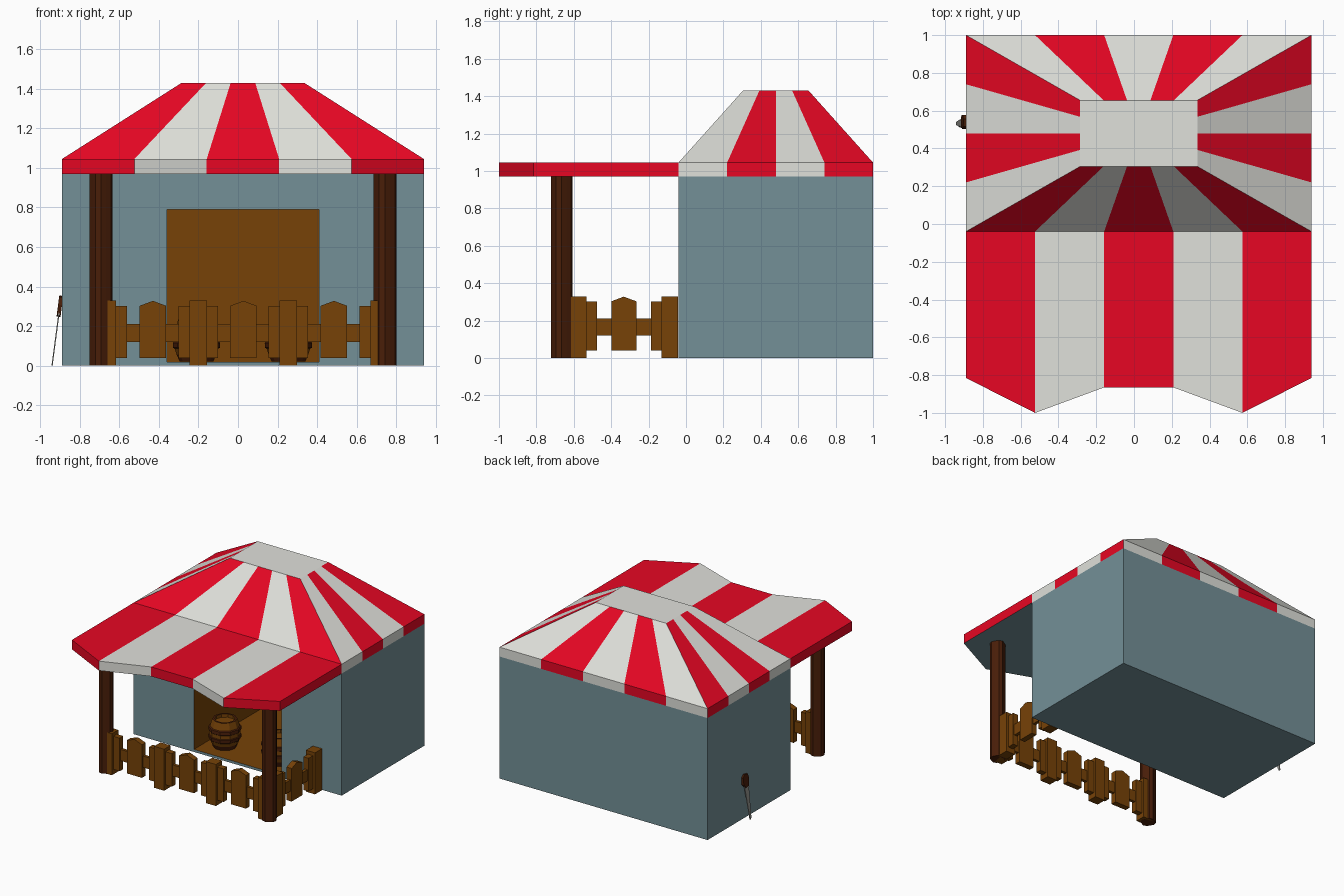
import bpy, bmesh, math
from mathutils import Matrix, Vector

if "Cube" in bpy.data.objects:
    bpy.data.objects.remove(bpy.data.objects["Cube"])


def mat(name, r, g, b):
    m = bpy.data.materials.new(name)
    m.diffuse_color = [(c / 255) ** 2.2 for c in (r, g, b)] + [1]
    m.use_nodes = True
    m.node_tree.nodes["Principled BSDF"].inputs["Base Color"].default_value = m.diffuse_color
    return m


RED = mat("red", 230, 15, 40)
WHITE = mat("off_white", 223, 224, 218)
SLATE = mat("slate_blue", 115, 143, 150)
BROWN = mat("wood_brown", 118, 68, 16)
DARK = mat("dark_wood", 74, 35, 17)
STEEL = mat("steel_grey", 150, 150, 145)


def finish(name, bm, mats):
    bmesh.ops.remove_doubles(bm, verts=bm.verts, dist=1e-4)
    bmesh.ops.recalc_face_normals(bm, faces=bm.faces)
    me = bpy.data.meshes.new(name)
    bm.to_mesh(me)
    bm.free()
    for m in mats:
        me.materials.append(m)
    ob = bpy.data.objects.new(name, me)
    bpy.context.collection.objects.link(ob)
    return ob


def face(bm, pts, mi=0):
    f = bm.faces.new([bm.verts.new(p) for p in pts])
    f.material_index = mi
    return f


def prism(bm, outline, depth, mi=0):
    """Extrude an (x, z) outline along y, centred on y = 0."""
    f = face(bm, [(x, -depth / 2, z) for x, z in outline], mi)
    r = bmesh.ops.extrude_face_region(bm, geom=[f])
    vs = [v for v in r["geom"] if isinstance(v, bmesh.types.BMVert)]
    bmesh.ops.translate(bm, verts=vs, vec=(0, depth, 0))
    face(bm, [(x, -depth / 2, z) for x, z in outline], mi)


def rect(x0, x1, z0, z1):
    return [(x0, z0), (x1, z0), (x1, z1), (x0, z1)]


X0, X1, Y0, Y1 = -0.89, 0.94, -0.04, 1.0
ZE, ZF, ZT = 0.97, 1.045, 1.43

# Building: outer box with a recessed room behind the front opening
bm = bmesh.new()
a, b, lo, hi, yb = -0.36, 0.41, 0.02, 0.79, 0.92
outer = [(X0, 0), (X1, 0), (X1, ZE), (X0, ZE)]
inner = rect(a, b, lo, hi)
for i in range(4):
    o0, o1, i0, i1 = outer[i], outer[(i + 1) % 4], inner[i], inner[(i + 1) % 4]
    P = lambda p, y: (p[0], y, p[1])
    face(bm, [P(o0, Y0), P(o1, Y0), P(i1, Y0), P(i0, Y0)])
    face(bm, [P(o0, Y0), P(o1, Y0), P(o1, Y1), P(o0, Y1)])
    face(bm, [P(i0, Y0), P(i1, Y0), P(i1, yb), P(i0, yb)], 1)
face(bm, [(x, Y1, z) for x, z in outer])
face(bm, [(x, yb, z) for x, z in inner], 1)
finish("building", bm, [SLATE, BROWN])

# Striped roof: hipped slopes and a short valance on four sides
bm = bmesh.new()
base = [Vector(p) for p in ((X0, Y0, 0), (X1, Y0, 0), (X1, Y1, 0), (X0, Y1, 0))]
top = [Vector(p) for p in ((-0.285, 0.305, ZT), (0.335, 0.305, ZT),
                           (0.335, 0.655, ZT), (-0.285, 0.655, ZT))]
up = Vector((0, 0, 1))
for side, (n, first) in enumerate(((5, 0), (4, 1), (5, 1), (4, 0))):
    j = (side + 1) % 4
    for k in range(n):
        b0, b1 = (base[side].lerp(base[j], t / n) for t in (k, k + 1))
        t0, t1 = (top[side].lerp(top[j], t / n) for t in (k, k + 1))
        c = (k + first) % 2
        face(bm, [b0 + up * ZE, b1 + up * ZE, b1 + up * ZF, b0 + up * ZF], c)
        face(bm, [b0 + up * ZF, b1 + up * ZF, t1, t0], c)
face(bm, top, 1)
face(bm, [p + up * ZE for p in base], 2)
finish("striped_roof", bm, [RED, WHITE, SLATE])

# Front awning: five stripes with a zigzag front edge
bm = bmesh.new()
edge = [-0.815, -1.0, -0.865, -0.865, -1.0, -0.815]
xs = [X0 + (X1 - X0) * i / 5 for i in range(6)]
for k in range(5):
    q = [(xs[k], edge[k]), (xs[k + 1], edge[k + 1]), (xs[k + 1], Y0), (xs[k], Y0)]
    c = k % 2
    face(bm, [(x, y, ZF) for x, y in q], c)
    face(bm, [(x, y, ZE) for x, y in q], 2)
    for s in (0, 2):
        (x, y), (u, v) = q[s], q[s + 1]
        face(bm, [(x, y, ZE), (u, v, ZE), (u, v, ZF), (x, y, ZF)], c)
for x in (X0, X1):
    face(bm, [(x, edge[0], ZE), (x, Y0, ZE), (x, Y0, ZF), (x, edge[0], ZF)])
finish("front_awning", bm, [RED, WHITE, SLATE])

# Awning posts
for name, x in (("left_post", -0.692), ("right_post", 0.743)):
    bm = bmesh.new()
    bmesh.ops.create_cone(bm, cap_ends=True, segments=12, radius1=0.058,
                          radius2=0.058, depth=ZE)
    for v in bm.verts:
        if round(math.atan2(v.co.y, v.co.x) / (math.pi / 6)) % 3 == 1:
            v.co.x *= 0.88
            v.co.y *= 0.88
    bmesh.ops.translate(bm, verts=bm.verts, vec=(x, -0.665, ZE / 2))
    finish(name, bm, [DARK])


# Fence: square posts, one rail, half pickets and a pointed middle picket
def fence(name, posts, loc, angle=0):
    parts = []
    for p in posts:
        parts.append((rect(p - 0.044, p + 0.044, 0, 0.33), 0.08))
    for p, q in zip(posts, posts[1:]):
        m = (p + q) / 2
        parts.append((rect(p + 0.04, q - 0.04, 0.12, 0.21), 0.025))
        parts.append((rect(p + 0.04, p + 0.1, 0.04, 0.303), 0.045))
        parts.append((rect(q - 0.1, q - 0.04, 0.04, 0.303), 0.045))
        parts.append(([(m - 0.067, 0.04), (m + 0.067, 0.04), (m + 0.067, 0.303),
                       (m, 0.328), (m - 0.067, 0.303)], 0.045))
    for i, (outline, d) in enumerate(parts):
        bm = bmesh.new()
        prism(bm, outline, d)
        ob = finish(f"{name}_part_{i + 1}", bm, [BROWN])
        ob.location = loc
        ob.rotation_euler.z = angle


fence("front_fence", [-0.66, -0.2, 0.255, 0.715], (0, -0.665, 0))
fence("side_fence", [-0.577, -0.088], (0.73, 0, 0), math.pi / 2)

# Barrels: lathed profile with dark hoops and a recessed lid
profile = [(0, 0), (0.085, 0), (0.1, 0.035), (0.11, 0.065), (0.118, 0.07),
           (0.12, 0.095), (0.114, 0.1), (0.114, 0.13), (0.12, 0.135),
           (0.118, 0.16), (0.108, 0.165), (0.09, 0.22), (0.074, 0.22),
           (0.074, 0.195), (0, 0.195)]
N = 10
for name, x in (("left_barrel", -0.21), ("right_barrel", 0.255)):
    bm = bmesh.new()
    for s in range(N):
        t0, t1 = s * math.tau / N, (s + 1) * math.tau / N
        for i, ((r0, z0), (r1, z1)) in enumerate(zip(profile, profile[1:])):
            ring = [(r0, z0, t0), (r0, z0, t1), (r1, z1, t1), (r1, z1, t0)]
            if r0 == 0:
                ring = ring[1:]
            if r1 == 0:
                ring = ring[:3]
            c = 1 if i in (1, 3, 4, 5, 7, 8, 9, 11) else 0
            face(bm, [(r * math.cos(t), r * math.sin(t), z) for r, z, t in ring], c)
    bmesh.ops.translate(bm, verts=bm.verts, vec=(x, 0.135, 0.021))
    finish(name, bm, [BROWN, DARK])

# Saw leaning on the left wall
lean = Matrix.Translation((-0.94, 0.54, 0)) @ Matrix.Rotation(math.radians(7.5), 4, 'Y') \
    @ Matrix.Rotation(math.pi / 2, 4, 'Z')
teeth = [(-0.012 - 0.0015 * i - (0.006 if i % 2 else 0), 0.27 * i / 12) for i in range(13)]
bm = bmesh.new()
prism(bm, [(0.0, 0.0), (0.022, 0.27)] + teeth[::-1], 0.006)
saw = finish("saw_blade", bm, [STEEL])
saw.matrix_world = lean
bm = bmesh.new()
prism(bm, [(-0.025, 0.26), (0.01, 0.25), (0.036, 0.28), (0.036, 0.335),
           (0.015, 0.357), (-0.025, 0.35), (-0.036, 0.31)], 0.02)
grip = finish("saw_handle", bm, [DARK])
grip.matrix_world = lean
